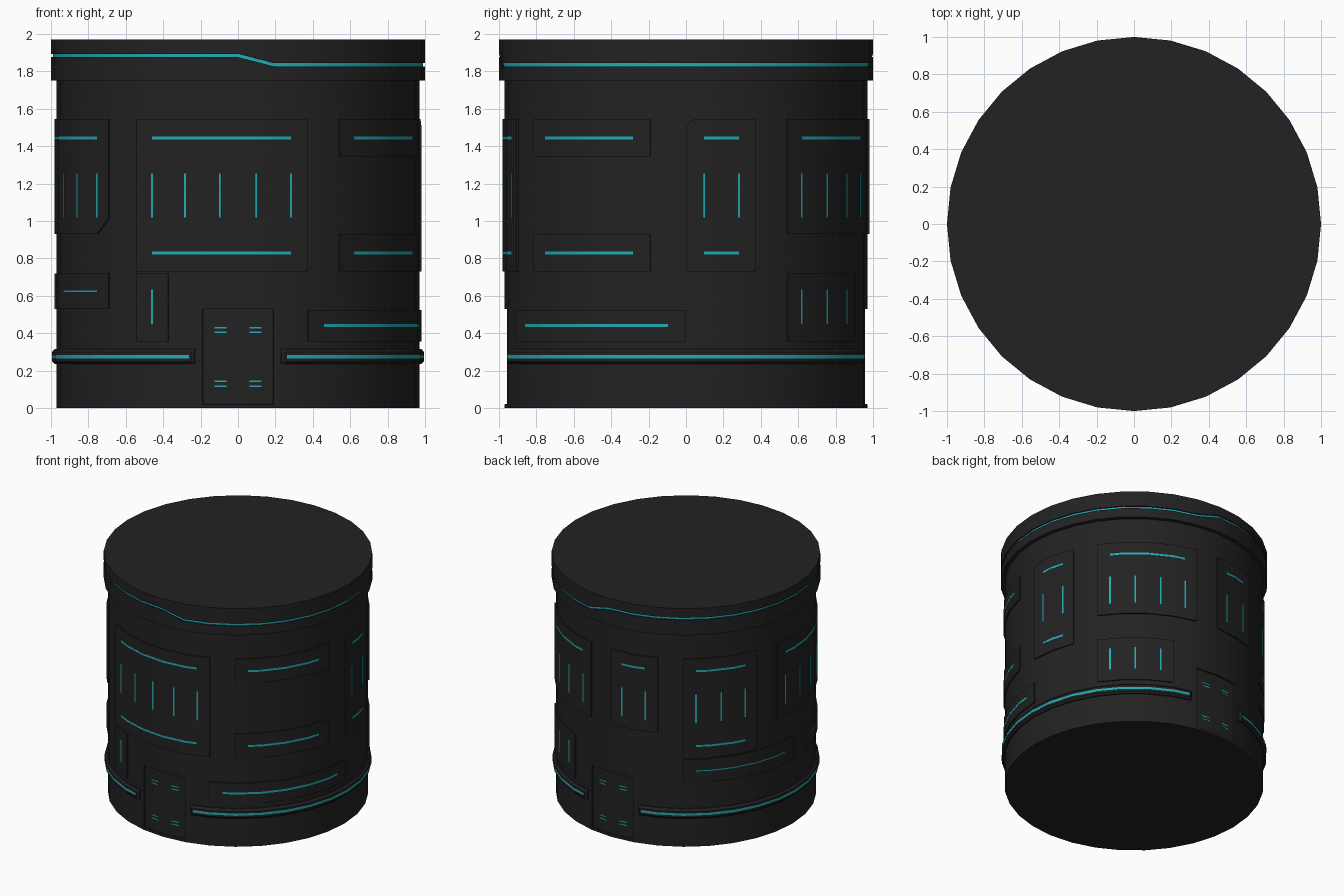
import bpy, bmesh, math

if "Cube" in bpy.data.objects:
    bpy.data.objects.remove(bpy.data.objects["Cube"])

SIDES = 32
STEP = 2 * math.pi / SIDES          # angles below are counted in sides, 0 = front, + towards right
BODY_R, PANEL_R, DOOR_R, RING_R = 0.97, 0.98, 0.958, 0.994


def material(name, colour):
    m = bpy.data.materials.new(name)
    m.diffuse_color = colour
    m.use_nodes = True
    m.node_tree.nodes["Principled BSDF"].inputs["Base Color"].default_value = m.diffuse_color
    return m


DARK = material("dark_metal", (0.016, 0.016, 0.016, 1))
GLOW = material("cyan_glow", (0.015, 0.42, 0.47, 1))


def point(t, r, z):
    """Point on a 32-sided prism of corner radius r."""
    local = (t - math.floor(t) - 0.5) * STEP
    rr = r * math.cos(STEP / 2) / math.cos(local)
    return rr * math.sin(t * STEP), -rr * math.cos(t * STEP), z


def columns(t0, t1, extra=()):
    """Angles at the ends, at every prism corner between, and any extras."""
    inner = [t for t in range(math.ceil(t0), math.floor(t1) + 1)]
    return sorted(set([t0, t1, *inner, *extra]))


def loft(name, sections, mats, closed=False, glow_band=None, door=False):
    """Skin sections of (angle, r, z); closed = full turn with flat ends."""
    bm = bmesh.new()
    rows = [[bm.verts.new(point(*p)) for p in s] for s in sections]
    n, m = len(rows), len(rows[0])
    door_faces = {0: [], 1: []}
    for i in range(n if closed else n - 1):
        a, b = rows[i], rows[(i + 1) % n]
        for k in range(m - 1 if closed else m):
            j = (k + 1) % m
            f = bm.faces.new((a[k], b[k], b[j], a[j]))
            if k == glow_band:
                f.material_index = 1
            if door and k == 1 and i in (31, 0, 15, 16):
                door_faces[i in (15, 16)].append(f)
    if closed:
        bm.faces.new([r[0] for r in rows])
        bm.faces.new([r[-1] for r in rows])
    else:
        bm.faces.new(rows[0])
        bm.faces.new(rows[-1])
    bmesh.ops.recalc_face_normals(bm, faces=bm.faces[:])
    # sunken doors
    if door:
        for faces in door_faces.values():
            bmesh.ops.inset_region(bm, faces=faces, thickness=0.001, depth=0)
            for v in {v for f in faces for v in f.verts}:
                v.co.x *= DOOR_R / BODY_R
                v.co.y *= DOOR_R / BODY_R
    me = bpy.data.meshes.new(name)
    bm.to_mesh(me)
    bm.free()
    for mat in mats:
        me.materials.append(mat)
    ob = bpy.data.objects.new(name, me)
    bpy.context.collection.objects.link(ob)
    return ob


def slab(name, t0, t1, z0, z1, r, mat, cuts={}, depth=0.015):
    """Curved plate; cuts gives other (low, high) heights at some angles."""
    secs = []
    for t in columns(t0, t1, cuts):
        lo, hi = cuts.get(t, (z0, z1))
        secs.append([(t, r - depth, lo), (t, r, lo), (t, r, hi), (t, r - depth, hi)])
    return loft(name, secs, [mat])


def strip(t0, t1, z0, z1, r, name="light_strip"):
    slab(name, t0, t1, z0, z1, r + 0.001, GLOW, depth=0.008)


# main body with front and back doors
loft("body", [[(i, BODY_R, z) for z in (0, 0.02, 0.53, 1.76)] for i in range(SIDES)],
     [DARK], closed=True, door=True)

# top cap with a stepped glowing groove: low on the right half, high on the left
cap = []
for i in range(SIDES):
    zc = 1.835 if 1 <= i <= 15 else 1.885
    cap.append([(i, 1.0, 1.75), (i, 1.0, zc - 0.009), (i, 0.99, zc - 0.009),
                (i, 0.99, zc + 0.009), (i, 1.0, zc + 0.009), (i, 1.0, 1.97)])
loft("top_cap", cap, [DARK, GLOW], closed=True, glow_band=2)

# bevelled half rings either side of the doors, each with a light strip
RING = [(0.955, 0.235), (0.98, 0.235), (RING_R, 0.25),
        (RING_R, 0.30), (0.98, 0.315), (0.955, 0.315)]
for base in (0, 16):
    a, b = base + 1.22, base + 14.78
    secs = []
    for t in columns(a, b, (a + 0.08, b - 0.08)):
        top = 0.98 if t in (a, b) else RING_R
        secs.append([(t, min(r, top), z) for r, z in RING])
    loft("lower_ring", secs, [DARK])
    strip(a + 0.14, b - 0.14, 0.266, 0.284, RING_R, "ring_light")

    # door marker dashes
    for side in (-0.5, 0.5):
        for z in (0.43, 0.405, 0.142, 0.117):
            c = base + side
            strip(c - 0.172, c + 0.172, z - 0.004, z + 0.004, DOOR_R, "door_light")

# raised panels: name, angle range, heights, horizontal lights, vertical light range, corner cuts
HI, LO = 1.445, 0.83
TALL = (1.02, 1.255)
SHORT = (0.45, 0.635)
PANELS = [
    ("front_panel", -3, 2, 0.73, 1.545, (HI, LO), TALL, {}),
    ("front_small_panel", -3, -2, 0.357, 0.72, (), SHORT, {}),
    ("right_upper_panel", 3, 7, 1.345, 1.545, (HI,), None, {}),
    ("right_middle_panel", 3, 7, 0.73, 0.93, (LO,), None, {}),
    ("right_lower_panel", 2, 8, 0.357, 0.525, (0.442,), None, {}),
    ("right_tall_panel", 8, 10, 0.73, 1.545, (HI, LO), TALL,
     {8: (0.73, 1.51), 8.22: (0.73, 1.545)}),
    ("back_right_panel", 11, 15, 0.93, 1.545, (HI,), TALL, {}),
    ("back_right_low_panel", 11, 14, 0.357, 0.72, (), SHORT, {}),
    ("back_panel", 16, 18, 0.93, 1.545, (HI,), TALL, {}),
    ("back_left_panel", 19, 22, 0.73, 1.545, (HI, LO), TALL, {}),
    ("back_left_low_panel", 19, 24, 0.53, 0.72, (0.625,), None, {}),
    ("left_panel", 23, 28, 0.93, 1.545, (HI,), TALL,
     {27.5: (0.93, 1.545), 28: (1.015, 1.545)}),
    ("left_low_panel", 25, 28, 0.53, 0.72, (0.625,), None, {}),
]
for name, t0, t1, z0, z1, rows, upright, cuts in PANELS:
    slab(name, t0, t1, z0, z1, PANEL_R, DARK, cuts)
    for z in rows:
        h = 0.004 if z == 0.625 else 0.008
        strip(t0 + 0.5, t1 - 0.5, z - h, z + h, PANEL_R)
    if upright:
        for t in range(t0, t1):
            strip(t + 0.468, t + 0.532, *upright, PANEL_R)

# smooth shading with sharp edges
bpy.ops.object.select_all(action='DESELECT')
for ob in bpy.context.scene.objects:
    ob.select_set(True)
    bpy.context.view_layer.objects.active = ob
bpy.ops.object.shade_smooth_by_angle(angle=math.radians(25))
